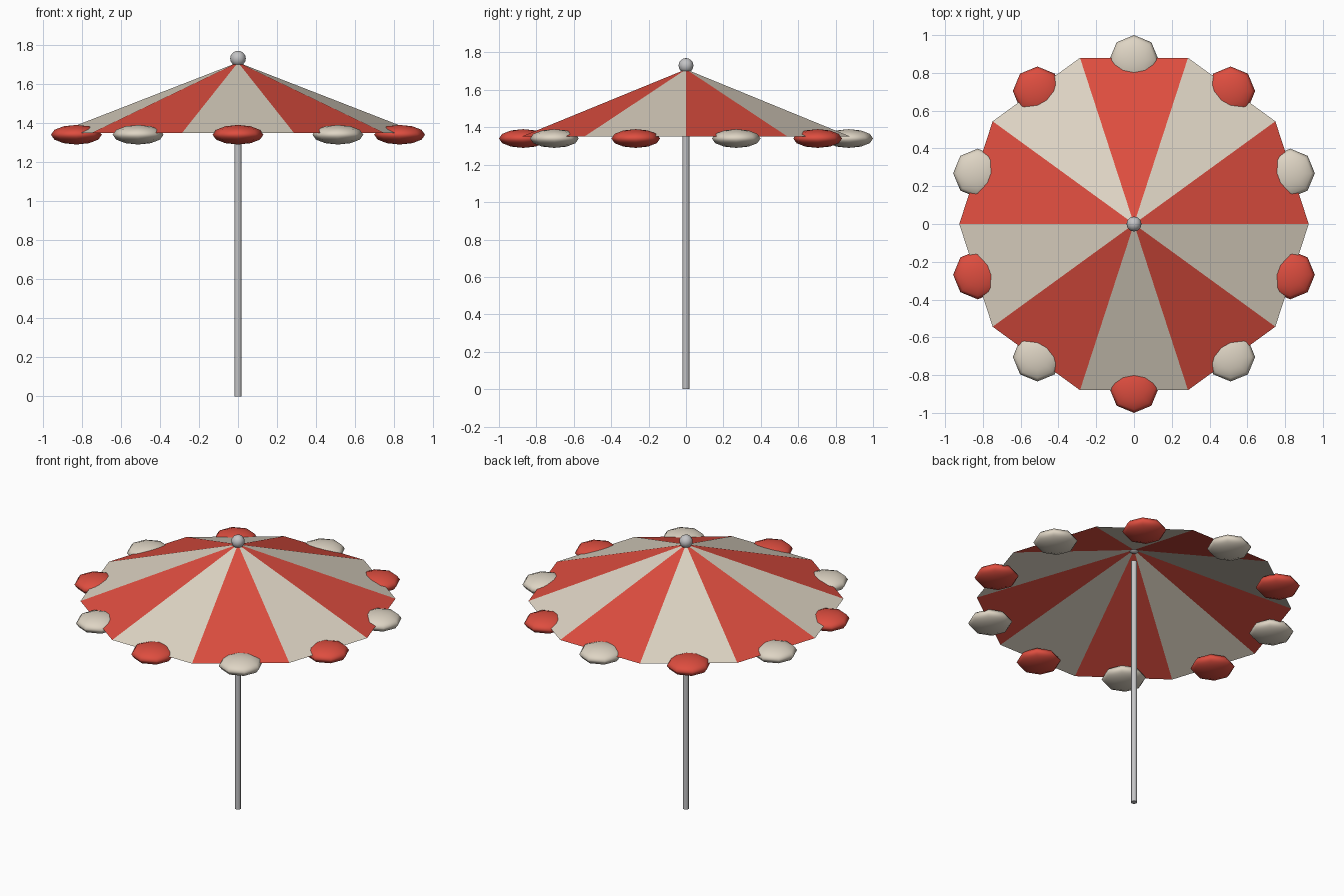
import bpy, bmesh, math

if "Cube" in bpy.data.objects:
    bpy.data.objects.remove(bpy.data.objects["Cube"])

PANELS = 10
RIM_R, RIM_Z, TOP_Z = 0.925, 1.35, 1.71


def material(name, rgb):
    m = bpy.data.materials.new(name)
    m.diffuse_color = (*rgb, 1)
    m.use_nodes = True
    m.node_tree.nodes["Principled BSDF"].inputs["Base Color"].default_value = m.diffuse_color
    return m


red = material("red", (0.73, 0.075, 0.05))
cream = material("cream", (0.73, 0.66, 0.55))
metal = material("grey metal", (0.55, 0.55, 0.56))


def finish(name, mat, scale=None):
    ob = bpy.context.object
    ob.name = name
    if scale:
        ob.scale = scale
    ob.data.materials.append(mat)
    return ob


# Canopy: open cone with alternating panels
bm = bmesh.new()
apex = bm.verts.new((0, 0, TOP_Z))
step = math.tau / PANELS
rim = [bm.verts.new((RIM_R * math.cos(i * step), RIM_R * math.sin(i * step), RIM_Z))
       for i in range(PANELS)]
for i in range(PANELS):
    face = bm.faces.new((rim[i], rim[(i + 1) % PANELS], apex))
    face.material_index = i % 2
mesh = bpy.data.meshes.new("canopy")
bm.to_mesh(mesh)
bm.free()
mesh.materials.append(red)
mesh.materials.append(cream)
bpy.context.collection.objects.link(bpy.data.objects.new("canopy", mesh))

# Flattened scallops at the middle of every panel edge
for i in range(PANELS):
    a = (i + 0.5) * step
    bpy.ops.mesh.primitive_uv_sphere_add(
        segments=8, ring_count=6, radius=1,
        location=(0.87 * math.cos(a), 0.87 * math.sin(a), 1.34))
    finish(f"scallop_{i + 1}", red if i % 2 else cream, (0.13, 0.13, 0.05))
    bpy.ops.object.shade_smooth()

# Pole
bpy.ops.mesh.primitive_cylinder_add(vertices=12, radius=0.0185, depth=1.63,
                                    location=(0, 0, 0.815))
finish("pole", metal)
bpy.ops.object.shade_smooth_by_angle()

# Ball finial
bpy.ops.mesh.primitive_uv_sphere_add(segments=12, ring_count=8, radius=0.04,
                                     location=(0, 0, 1.73))
finish("finial", metal)
bpy.ops.object.shade_smooth()
